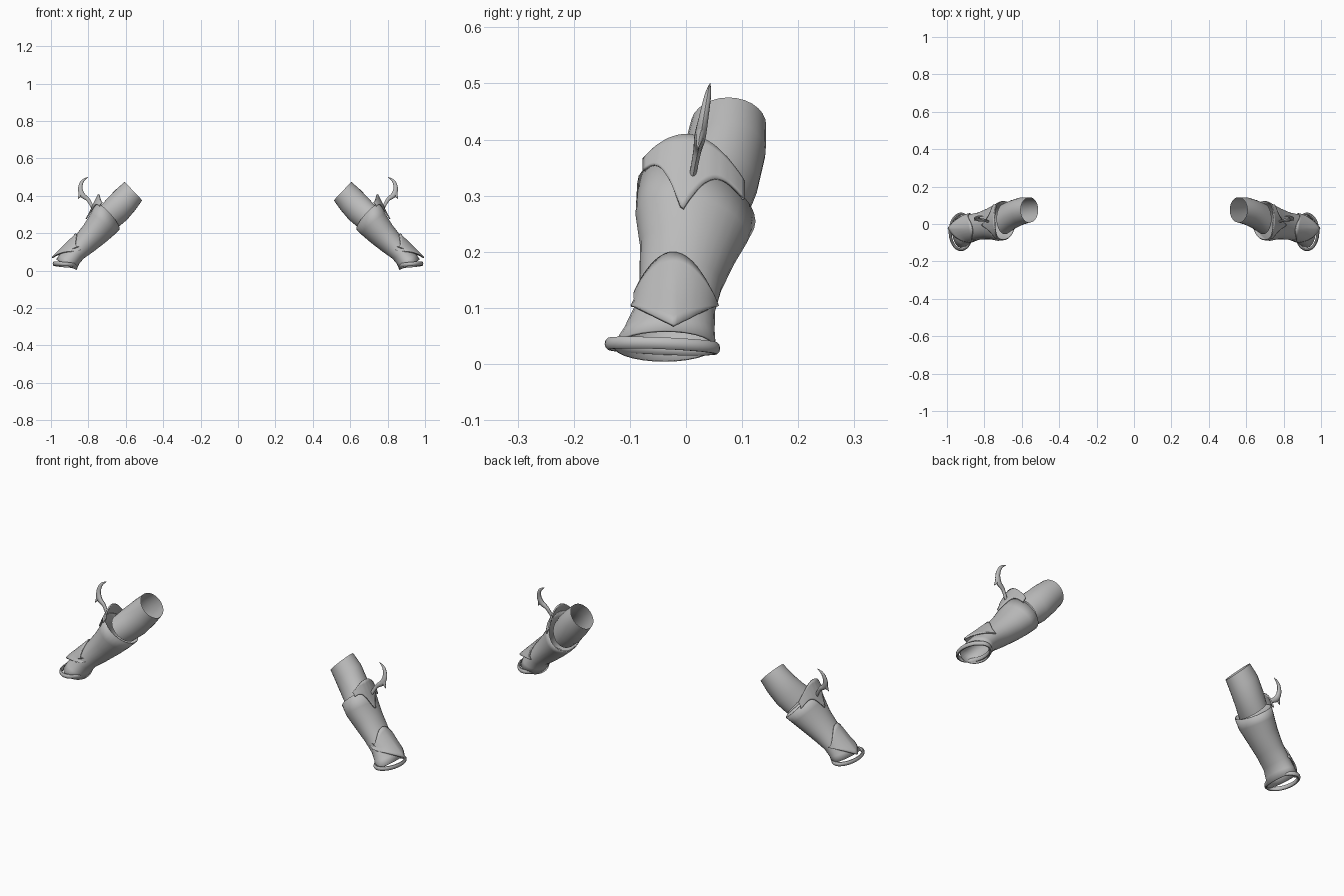
import bpy, bmesh, math
from mathutils import Vector
from mathutils.bvhtree import BVHTree

cube = bpy.data.objects.get("Cube")
if cube:
    bpy.data.objects.remove(cube)

grey = bpy.data.materials.new("plain_grey")
grey.use_nodes = True
grey.diffuse_color = (0.5, 0.5, 0.5, 1)
grey.node_tree.nodes["Principled BSDF"].inputs["Base Color"].default_value = (0.5, 0.5, 0.5, 1)


def finish(bm, name, thickness=0.0, offset=-1):
    """Turn a bmesh into a smooth, mirrored object, optionally thickened."""
    bmesh.ops.remove_doubles(bm, verts=bm.verts, dist=0.0005)
    bmesh.ops.recalc_face_normals(bm, faces=bm.faces)
    mesh = bpy.data.meshes.new(name)
    bm.to_mesh(mesh)
    bm.free()
    obj = bpy.data.objects.new(name, mesh)
    bpy.context.collection.objects.link(obj)
    mesh.materials.append(grey)
    bpy.ops.object.select_all(action="DESELECT")
    obj.select_set(True)
    bpy.context.view_layer.objects.active = obj
    bpy.ops.object.shade_smooth_by_angle(angle=math.radians(40))
    if thickness:
        mod = obj.modifiers.new("thickness", "SOLIDIFY")
        mod.thickness = thickness
        mod.offset = offset
    mirror = obj.modifiers.new("pair", "MIRROR")
    mirror.use_mirror_merge = False
    return obj


def skin(rings, closed=True):
    """Bridge rows of points with quads."""
    bm = bmesh.new()
    rows = [[bm.verts.new(p) for p in ring] for ring in rings]
    for a, b in zip(rows, rows[1:]):
        n = len(a)
        for i in range(n if closed else n - 1):
            j = (i + 1) % n
            bm.faces.new((a[i], a[j], b[j], b[i]))
    return bm


def sections(stations, sides=28):
    """Station: outer x,z / inner x,z / front y, back y / forward lift."""
    rings = []
    for ox, oz, ix, iz, y0, y1, lift in stations:
        mid = Vector(((ox + ix) / 2, (y0 + y1) / 2, (oz + iz) / 2))
        half = Vector(((ox - ix) / 2, 0, (oz - iz) / 2))
        side = Vector((0, (y1 - y0) / 2, -lift))
        rings.append([mid + half * math.cos(a) + side * math.sin(a)
                      for a in (2 * math.pi * i / sides for i in range(sides))])
    return rings


# Upper sleeve
sleeve = [(0.606, 0.475, 0.512, 0.376, 0.008, 0.143, 0.0),
          (0.655, 0.432, 0.55, 0.323, -0.004, 0.142, 0.0),
          (0.70, 0.385, 0.595, 0.27, -0.025, 0.128, 0.01),
          (0.735, 0.345, 0.645, 0.23, -0.055, 0.11, 0.015)]
finish(skin(sections(sleeve)), "upper_sleeve")

# Forearm guard
forearm = [(0.765, 0.352, 0.633, 0.224, -0.087, 0.124, 0.034),
           (0.79, 0.30, 0.663, 0.192, -0.09, 0.11, 0.02),
           (0.825, 0.245, 0.708, 0.152, -0.082, 0.087, 0.012),
           (0.868, 0.188, 0.775, 0.10, -0.083, 0.064, 0.005),
           (0.92, 0.125, 0.825, 0.065, -0.094, 0.052, 0.0),
           (0.955, 0.085, 0.85, 0.035, -0.112, 0.051, 0.0),
           (0.972, 0.06, 0.863, 0.004, -0.13, 0.053, 0.0)]
finish(skin(sections(forearm)), "forearm_guard", 0.005)

# Guide surface, extended past the cuff, on which the plates are laid
guide_bm = skin(sections([(0.735, 0.412, 0.58, 0.29, -0.08, 0.12, 0.03)] + forearm))
bmesh.ops.recalc_face_normals(guide_bm, faces=guide_bm.faces)
guide = BVHTree.FromBMesh(guide_bm)
guide_bm.free()


def laid_plate(name, y_mid, y_half, top, bottom, flare, columns=28, rows=8):
    """Lay a plate between two edge curves on the guide surface."""
    grid = []
    for r in range(rows + 1):
        v = r / rows
        row = []
        for c in range(columns + 1):
            t = 2 * c / columns - 1
            y = y_mid + y_half * t
            z = bottom(t) + (top(t) - bottom(t)) * v
            hit, normal, _, _ = guide.ray_cast(Vector((2, y, z)), Vector((-1, 0, 0)))
            if hit is None:
                hit, normal, _, _ = guide.find_nearest(Vector((0.75, y, z)))
            if normal.x < 0:
                normal = -normal
            row.append(hit + normal * 0.004 + Vector((flare(t, v), 0, 0)))
        grid.append(row)
    finish(skin(grid, closed=False), name, 0.007, 0)


# Elbow plate: humped top, two scallops and a centre point below
def scallop(t):
    if t < -0.25:
        s = (t + 1) / 0.75
        return 0.343 + 0.025 * math.sin(math.pi * s) - 0.073 * s ** 1.6
    s = (1 - t) / 1.25
    return 0.293 + 0.042 * math.sin(math.pi * s) - 0.023 * s ** 1.6


laid_plate("elbow_plate", 0.014, 0.086,
           lambda t: max(0.405 - 0.062 * t * t - 0.02 * t, scallop(t) + 0.004),
           scallop, lambda t, v: 0.003)

# Wrist plate: arched top, pointed and flared lower edge
laid_plate("wrist_plate", -0.0225, 0.0745,
           lambda t: 0.195 - 0.092 * t * t,
           lambda t: 0.066 + 0.037 * abs(t),
           lambda t, v: 0.024 * (1 - v) * (1 - abs(t)))


def tapered(name, points, sides=10, steps=5):
    """Round tapered horn through (x, z, radius) points, leaning back in y."""
    dense = []
    for k in range(len(points) - 1):
        p = [Vector(points[min(max(k + d, 0), len(points) - 1)]) for d in (-1, 0, 1, 2)]
        for s in range(steps):
            u = s / steps
            dense.append(0.5 * (2 * p[1] + (p[2] - p[0]) * u
                                + (2 * p[0] - 5 * p[1] + 4 * p[2] - p[3]) * u * u
                                + (3 * p[1] - p[0] - 3 * p[2] + p[3]) * u ** 3))
    dense.append(Vector(points[-1]))
    rings = []
    for i, p in enumerate(dense):
        d = dense[min(i + 1, len(dense) - 1)] - dense[max(i - 1, 0)]
        across = Vector((-d.y, 0, d.x)).normalized()
        centre = Vector((p.x, 0.043 - 0.19 * (0.5 - p.y), p.y))
        r = max(p.z, 0.001)
        rings.append([centre + across * r * math.cos(a) + Vector((0, 0.75 * r * math.sin(a), 0))
                      for a in (2 * math.pi * j / sides for j in range(sides))])
    bm = skin(rings)
    bmesh.ops.holes_fill(bm, edges=bm.edges)
    finish(bm, name)


# Crescent blade with stem, and its lower barb
tapered("crescent_blade", [(0.803, 0.50, 0.001), (0.832, 0.478, 0.008), (0.843, 0.44, 0.012),
                           (0.832, 0.405, 0.014), (0.802, 0.38, 0.01), (0.776, 0.335, 0.008)])
tapered("blade_barb", [(0.843, 0.44, 0.01), (0.842, 0.41, 0.011), (0.856, 0.383, 0.001)])

# Wrist ring: oval band below the cuff
ring_rows = []
for i in range(40):
    a = 2 * math.pi * i / 40
    out = Vector((math.cos(a), math.sin(a), 0))
    centre = Vector((0.925 + 0.058 * out.x, -0.042 + 0.095 * out.y,
                     0.032 + 0.005 * out.x - 0.004 * out.y))
    ring_rows.append([centre + out * 0.008 * math.cos(b) + Vector((0, 0, 0.011 * math.sin(b)))
                      for b in (2 * math.pi * j / 10 for j in range(10))])
finish(skin(ring_rows + ring_rows[:1]), "wrist_ring")
